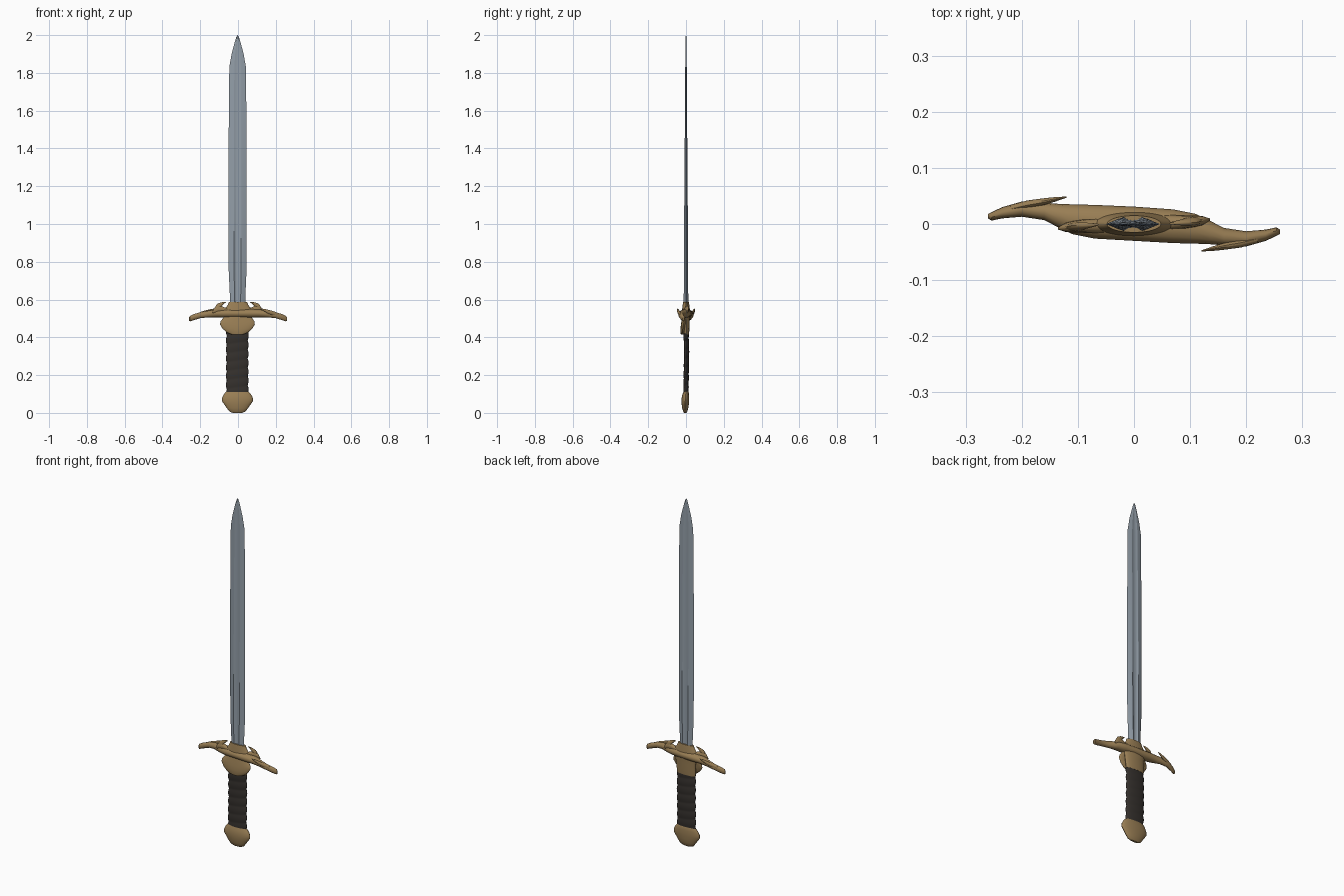
import bpy, bmesh, math

def material(name, rgb):
    m = bpy.data.materials.new(name)
    m.diffuse_color = (*rgb, 1)
    return m

steel = material("steel", (0.29, 0.34, 0.39))
brass = material("brass", (0.32, 0.21, 0.09))
leather = material("leather", (0.035, 0.03, 0.026))

def skin(name, rings, mat, angle=35):
    """Bridge equal-length rings of points into a closed solid."""
    bm = bmesh.new()
    loops = [[bm.verts.new(p) for p in r] for r in rings]
    n = len(loops[0])
    for a, b in zip(loops, loops[1:]):
        for i in range(n):
            j = (i + 1) % n
            bm.faces.new((a[i], a[j], b[j], b[i]))
    bm.faces.new(loops[0][::-1])
    bm.faces.new(loops[-1])
    bmesh.ops.recalc_face_normals(bm, faces=bm.faces[:])
    me = bpy.data.meshes.new(name)
    bm.to_mesh(me)
    bm.free()
    ob = bpy.data.objects.new(name, me)
    bpy.context.collection.objects.link(ob)
    me.materials.append(mat)
    bpy.ops.object.select_all(action='DESELECT')
    ob.select_set(True)
    bpy.context.view_layer.objects.active = ob
    bpy.ops.object.shade_smooth_by_angle(angle=math.radians(angle))
    return ob

def upright(name, rows, mat, n=28):
    """Oval sections stacked in z: (z, cx, cy, rx, ry)."""
    t = [2 * math.pi * i / n for i in range(n)]
    return skin(name, [[(cx + rx * math.cos(a), cy + ry * math.sin(a), z) for a in t]
                       for z, cx, cy, rx, ry in rows], mat)

def sideways(name, rows, mat, turn=1, n=14):
    """Oval sections along x: (x, y0, y1, z0, z1); turn=-1 spins half a turn about z."""
    t = [2 * math.pi * i / n for i in range(n)]
    return skin(name, [[(turn * x, turn * ((y0 + y1) / 2 + (y1 - y0) / 2 * math.cos(a)),
                         (z0 + z1) / 2 + (z1 - z0) / 2 * math.sin(a)) for a in t]
                       for x, y0, y1, z0, z1 in rows], mat)

# Blade: bevelled edges with a shallow fuller on both faces
half = [(1, 0), (0.55, 0.85), (0.4, 1), (0.2, 0.6), (0, 0.5), (-0.2, 0.6), (-0.4, 1), (-0.55, 0.85)]
section = half + [(-u, -v) for u, v in half]
stations = [(0.52, 0.040, 0.013), (0.62, 0.041, 0.012), (0.75, 0.047, 0.011), (1.0, 0.048, 0.010),
            (1.4, 0.048, 0.007), (1.83, 0.044, 0.004), (1.90, 0.032, 0.003),
            (1.96, 0.016, 0.0025), (1.99, 0.007, 0.002), (2.0, 0.001, 0.0005)]
skin("blade", [[(-0.002 + u * w, v * t, z) for u, v in section] for z, w, t in stations], steel, 12)

# Pommel: flattened, widest above the middle
upright("pommel", [(0, -0.003, -0.004, 0.025, 0.006), (0.007, -0.003, -0.004, 0.042, 0.011),
                   (0.025, -0.003, -0.004, 0.056, 0.016), (0.045, -0.003, -0.004, 0.070, 0.019),
                   (0.062, -0.003, -0.004, 0.082, 0.020), (0.078, -0.003, -0.003, 0.082, 0.020),
                   (0.095, -0.003, -0.002, 0.074, 0.018), (0.108, -0.004, 0, 0.064, 0.015),
                   (0.116, -0.004, 0, 0.055, 0.012)], brass)

# Grip: flat oval with a spiral leather wrap
rings = []
for k in range(73):
    f = k / 72
    z = 0.10 + 0.33 * f
    ring = []
    for i in range(32):
        a = 2 * math.pi * i / 32
        ridge = abs(math.sin(3.5 * 2 * math.pi * f - a / 2))
        s = 0.93 + 0.09 * ridge
        ring.append((-0.004 + 0.059 * s * math.cos(a),
                     0.005 * math.sin(math.pi * f) * f + 0.014 * (s * 1.5 - 0.5) * math.sin(a), z))
    rings.append(ring)
skin("grip", rings, leather, 50)

# Collar joining grip and guard, and the socket around the blade
upright("grip_collar", [(0.415, -0.004, 0.002, 0.058, 0.014), (0.44, -0.003, 0.002, 0.060, 0.016),
                        (0.48, 0, 0.002, 0.062, 0.017), (0.52, 0, 0, 0.07, 0.022)], brass)
upright("blade_socket", [(0.52, 0, 0, 0.085, 0.024), (0.55, 0, 0, 0.070, 0.020),
                         (0.57, 0, 0, 0.055, 0.018), (0.588, 0, 0, 0.048, 0.015)], brass)

# Rounded boss hanging on the front below the guard
upright("front_boss", [(0.415, -0.003, -0.020, 0.030, 0.007), (0.425, -0.003, -0.019, 0.055, 0.010),
                       (0.445, -0.003, -0.017, 0.078, 0.012), (0.468, -0.003, -0.014, 0.092, 0.013),
                       (0.485, -0.003, -0.011, 0.090, 0.013), (0.50, -0.002, -0.007, 0.078, 0.015),
                       (0.515, 0, -0.003, 0.070, 0.016)], brass)

# Cross-guard: S-shaped from above, bowed down at the tips
arm = [(-0.26, 0.010, 0.018, 0.488, 0.505), (-0.254, 0.006, 0.021, 0.484, 0.514),
       (-0.235, 0.010, 0.030, 0.490, 0.523), (-0.20, 0.013, 0.040, 0.501, 0.533),
       (-0.16, 0.007, 0.038, 0.505, 0.541), (-0.135, -0.006, 0.036, 0.505, 0.545),
       (-0.11, -0.018, 0.035, 0.505, 0.548), (-0.07, -0.026, 0.034, 0.503, 0.550)]
arm_right = [(-x, -y1, -y0, z0, z1) for x, y0, y1, z0, z1 in reversed(arm)]
sideways("cross_guard", arm + [(0, -0.030, 0.031, 0.503, 0.550)] + arm_right, brass)

# Barbs and curled horns, one of each per arm
for side, turn in (("left", 1), ("right", -1)):
    sideways("guard_barb_" + side, [(-0.22, 0.022, 0.034, 0.510, 0.526), (-0.19, 0.028, 0.042, 0.515, 0.538),
                                    (-0.16, 0.034, 0.046, 0.525, 0.546), (-0.14, 0.040, 0.048, 0.537, 0.551),
                                    (-0.12, 0.047, 0.049, 0.549, 0.552)], brass, turn)
    sideways("guard_horn_" + side, [(-0.135, -0.010, -0.006, 0.530, 0.538), (-0.122, -0.014, 0.002, 0.528, 0.560),
                                    (-0.11, -0.015, 0.005, 0.528, 0.565), (-0.09, -0.015, 0.008, 0.530, 0.567),
                                    (-0.065, -0.016, 0.010, 0.530, 0.556), (-0.04, -0.015, 0.010, 0.530, 0.550)],
             brass, turn)
    # Hooked tip of the horn
    upright("horn_tip_" + side, [(0.545, turn * -0.108, turn * -0.005, 0.017, 0.008),
                                 (0.562, turn * -0.104, turn * -0.005, 0.016, 0.008),
                                 (0.576, turn * -0.094, turn * -0.003, 0.018, 0.006),
                                 (0.584, turn * -0.080, turn * -0.002, 0.014, 0.004),
                                 (0.588, turn * -0.068, turn * -0.001, 0.005, 0.002)], brass, 12)
